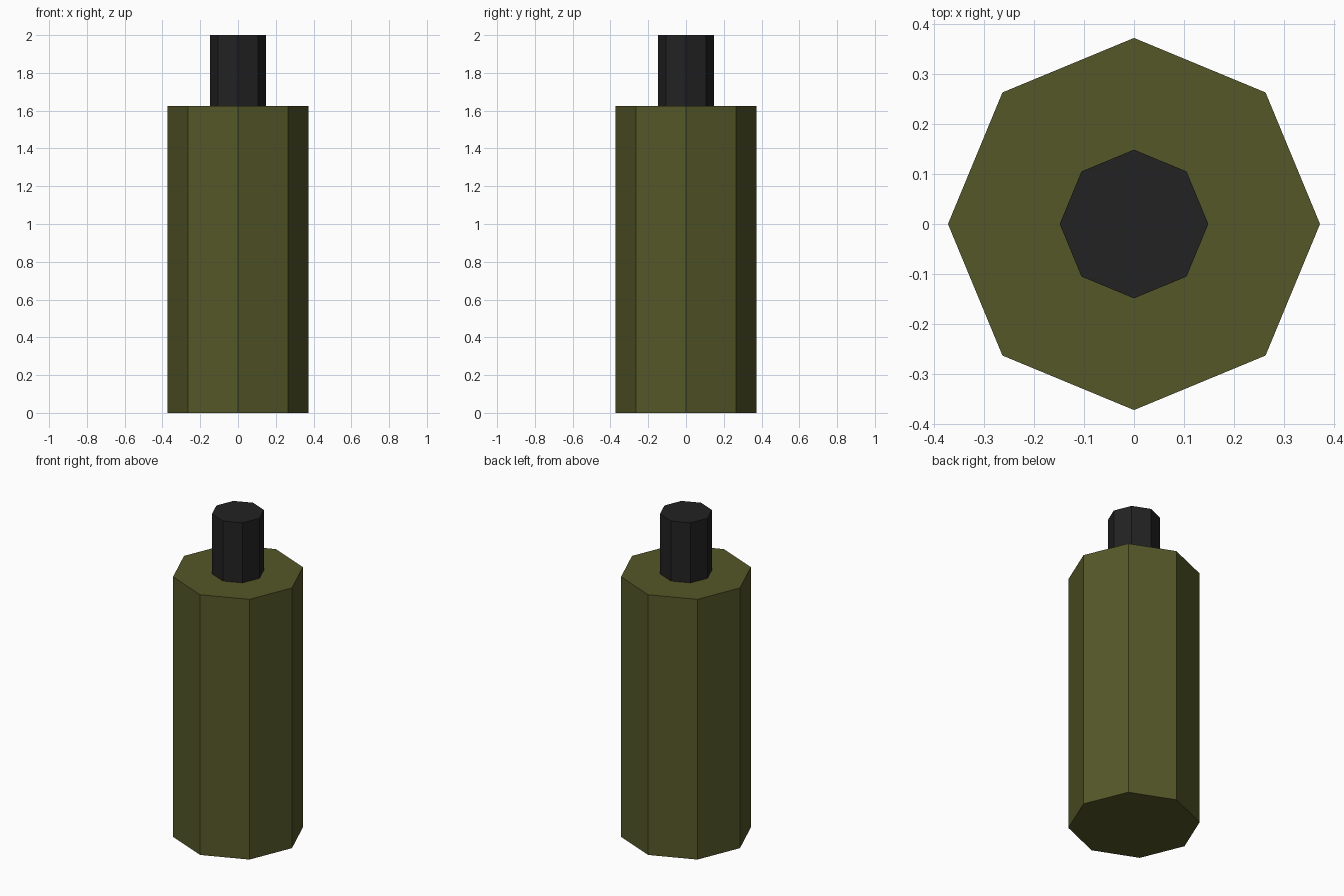
import bpy

if "Cube" in bpy.data.objects:
    bpy.data.objects.remove(bpy.data.objects["Cube"])

SIDES = 8


def material(name, color):
    mat = bpy.data.materials.new(name)
    mat.diffuse_color = (*color, 1.0)
    mat.use_nodes = True
    mat.node_tree.nodes["Principled BSDF"].inputs["Base Color"].default_value = mat.diffuse_color
    return mat


def prism(name, radius, bottom, top, mat):
    """Flat-shaded octagonal prism with corners on the x and y axes."""
    bpy.ops.mesh.primitive_cylinder_add(
        vertices=SIDES, radius=radius, depth=top - bottom,
        location=(0, 0, (bottom + top) / 2))
    obj = bpy.context.object
    obj.name = name
    obj.data.materials.append(mat)
    return obj


olive = material("olive", (0.09, 0.096, 0.022))
black = material("black", (0.016, 0.016, 0.016))

# Wide canister body
prism("body", 0.373, 0.0, 1.625, olive)

# Narrow cap standing on the body
prism("cap", 0.149, 1.625, 2.0, black)
